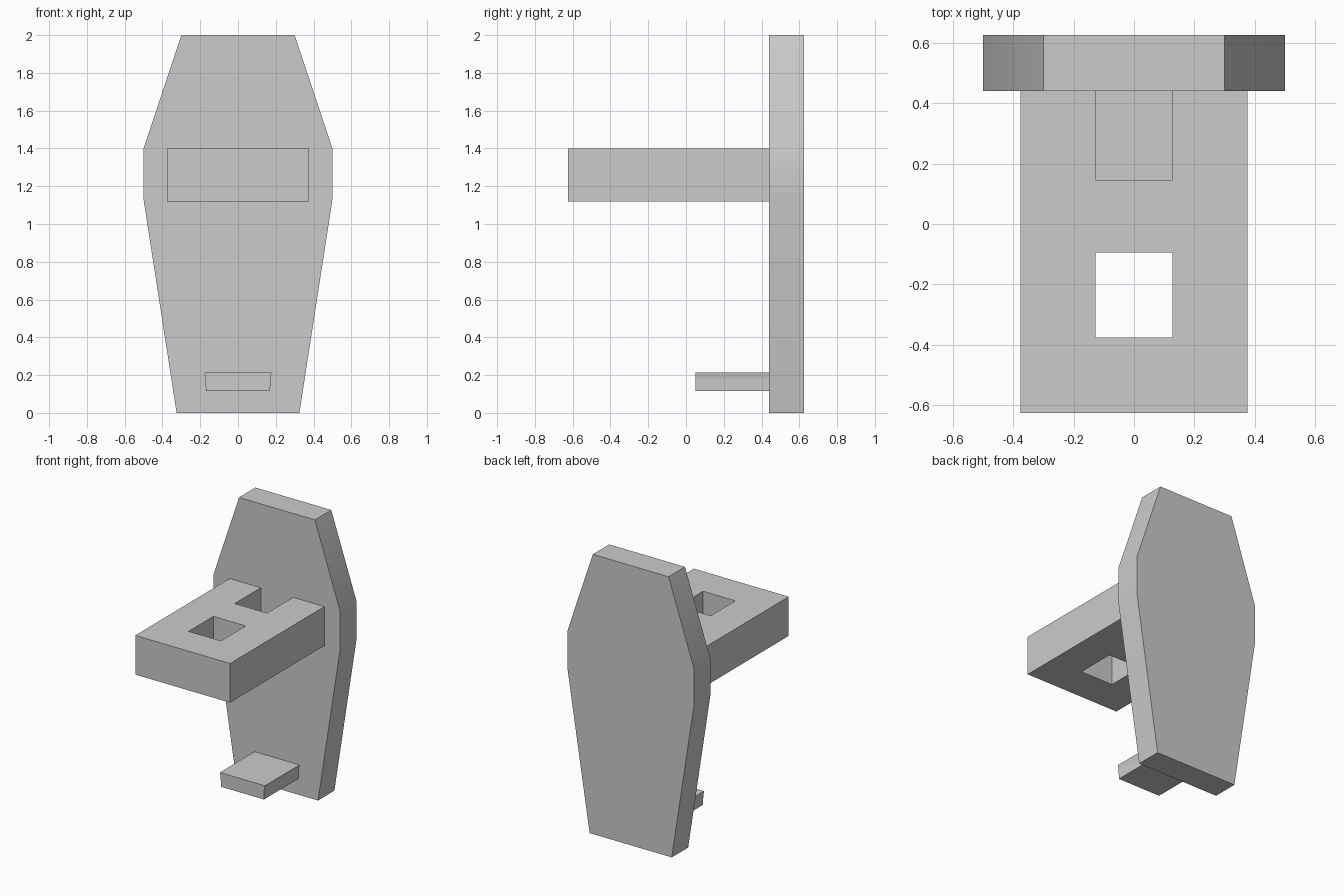
import bpy, bmesh
from mathutils import Vector

if "Cube" in bpy.data.objects:
    bpy.data.objects.remove(bpy.data.objects["Cube"])


def prism(name, outline, start, depth, axis):
    """Extrude a 2D outline along 'Y' (outline is x,z) or 'Z' (outline is x,y)."""
    place = (lambda a, b: (a, start, b)) if axis == 'Y' else (lambda a, b: (a, b, start))
    offset = Vector((0, depth, 0)) if axis == 'Y' else Vector((0, 0, depth))
    bm = bmesh.new()
    face = bm.faces.new([bm.verts.new(place(a, b)) for a, b in outline])
    ext = bmesh.ops.extrude_face_region(bm, geom=[face], use_keep_orig=True)
    bmesh.ops.translate(bm, vec=offset,
                        verts=[g for g in ext["geom"] if isinstance(g, bmesh.types.BMVert)])
    bmesh.ops.recalc_face_normals(bm, faces=bm.faces)
    mesh = bpy.data.meshes.new(name)
    bm.to_mesh(mesh)
    bm.free()
    obj = bpy.data.objects.new(name, mesh)
    bpy.context.collection.objects.link(obj)
    return obj


def mirrored(half):
    """Close a right-hand half outline with its mirror image in x."""
    return half + [(-x, v) for x, v in reversed(half)]


BOARD_FRONT, BACK = 0.44, 0.625

# Tall tapered back board, softly shaded round its sides
board = prism("back_board",
              mirrored([(0.325, 0), (0.5, 1.13), (0.5, 1.4), (0.3, 2)]),
              BOARD_FRONT, BACK - BOARD_FRONT, 'Y')
bpy.context.view_layer.objects.active = board
board.select_set(True)
bpy.ops.object.shade_smooth_by_angle()

# Shelf with a notch against the board
shelf = prism("shelf",
              mirrored([(0.375, -0.625), (0.375, BOARD_FRONT),
                        (0.128, BOARD_FRONT), (0.128, 0.145)]),
              1.12, 0.28, 'Z')

# Square hole through the shelf
cutter = prism("shelf_hole_cutter", mirrored([(0.128, -0.375), (0.128, -0.095)]),
               1.0, 0.6, 'Z')
cutter.hide_render = True
cutter.hide_set(True)
hole = shelf.modifiers.new("hole", 'BOOLEAN')
hole.operation = 'DIFFERENCE'
hole.solver = 'EXACT'
hole.object = cutter

# Small foot rest, slightly narrower underneath
prism("foot_rest",
      mirrored([(0.17, 0.115), (0.172, 0.18), (0.178, 0.215)]),
      0.05, BOARD_FRONT - 0.05, 'Y')
